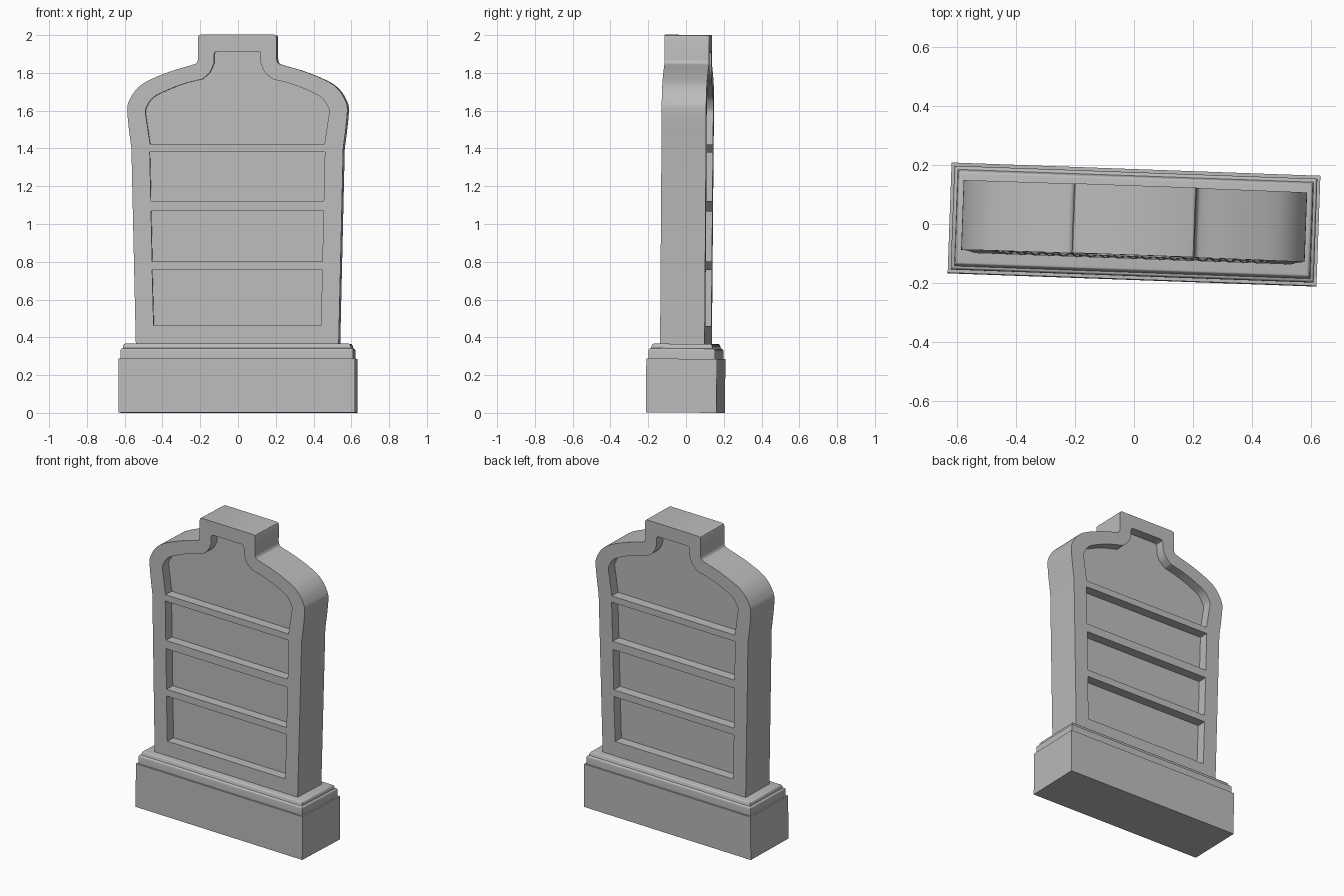
import bpy, bmesh, math

if "Cube" in bpy.data.objects:
    bpy.data.objects.remove(bpy.data.objects["Cube"])

stone = bpy.data.materials.new("grey stone")
stone.diffuse_color = (0.5, 0.5, 0.5, 1)
stone.use_nodes = True
stone.node_tree.nodes["Principled BSDF"].inputs["Base Color"].default_value = stone.diffuse_color

TILT = math.radians(-0.45)   # leans back slightly
TURN = math.radians(-2.06)   # turned slightly about z


def finish(bm, name):
    bmesh.ops.recalc_face_normals(bm, faces=bm.faces)
    me = bpy.data.meshes.new(name)
    bm.to_mesh(me)
    bm.free()
    me.materials.append(stone)
    ob = bpy.data.objects.new(name, me)
    bpy.context.collection.objects.link(ob)
    return ob


def smooth_path(pts, n=5):
    """Catmull-Rom through a few points, keeping both ends."""
    p = [pts[0]] + pts + [pts[-1]]
    out = []
    for i in range(1, len(p) - 2):
        a, b, c, d = p[i - 1:i + 3]
        for k in range(n):
            t = k / n
            out.append(tuple(0.5 * (2 * b[j] + (c[j] - a[j]) * t
                       + (2 * a[j] - 5 * b[j] + 4 * c[j] - d[j]) * t * t
                       + (3 * b[j] - a[j] - 3 * c[j] + d[j]) * t ** 3) for j in (0, 1)))
    return out + [pts[-1]]


def prism(bm, half, y0, y1):
    """Mirror a right-hand half outline (x, z) and extrude it along y."""
    ring = half + [(-x, z) for x, z in reversed(half)]
    f = bm.faces.new([bm.verts.new((x, y0, z)) for x, z in ring])
    g = bmesh.ops.extrude_face_region(bm, geom=[f])
    vs = [v for v in g["geom"] if isinstance(v, bmesh.types.BMVert)]
    bmesh.ops.translate(bm, vec=(0, y1 - y0, 0), verts=vs)


# Slab: flared sides, round shoulders, square crown
T = 0.118
slab_half = [(0.537, 0.35), (0.561, 1.4)] + smooth_path(
    [(0.572, 1.48), (0.583, 1.6), (0.572, 1.652), (0.535, 1.71), (0.475, 1.755),
     (0.35, 1.807), (0.232, 1.842), (0.212, 1.857), (0.208, 1.875)]) + [
    (0.208, 1.985), (0.204, 1.996), (0.195, 2.0)]
bm = bmesh.new()
prism(bm, slab_half, -T, T)
slab = finish(bm, "slab")

# Recessed panels on front and back
panels = [
    [(0.443, 0.459), (0.451, 0.755)],
    [(0.451, 0.80), (0.457, 1.066)],
    [(0.458, 1.12), (0.464, 1.378)],
    [(0.462, 1.42)] + smooth_path(
        [(0.485, 1.575), (0.484, 1.61), (0.448, 1.665), (0.385, 1.70),
         (0.29, 1.738), (0.188, 1.764)]) + smooth_path(
        [(0.185, 1.765), (0.145, 1.802), (0.124, 1.85)]) + [
        (0.124, 1.893), (0.119, 1.907), (0.107, 1.912)],
]
DEPTH = 0.063
bm = bmesh.new()
for half in panels:
    prism(bm, half, -T - 0.05, -T + DEPTH)
    prism(bm, half, T - DEPTH, T + 0.05)
cutter = finish(bm, "panel_cutter")
cutter.hide_render = True
mod = slab.modifiers.new("panels", "BOOLEAN")
mod.object = cutter
mod.operation = "DIFFERENCE"
mod.solver = "EXACT"
bpy.context.view_layer.objects.active = slab
slab.select_set(True)
bpy.ops.object.modifier_apply(modifier="panels")
bpy.data.objects.remove(cutter)

# Plinth: stacked rectangular rings (half x, half y, z) with rounded moulding
rings = [(0.626, 0.187, 0.0), (0.626, 0.187, 0.285), (0.616, 0.176, 0.285),
         (0.616, 0.176, 0.328)]
rings += [(0.604 + 0.012 * math.cos(a), 0.164 + 0.012 * math.cos(a),
           0.328 + 0.012 * math.sin(a)) for a in (0.4, 0.8, 1.2, math.pi / 2)]
rings += [(0.603 - 0.012 * (1 - math.cos(a)), 0.161 - 0.012 * (1 - math.cos(a)),
           0.348 + 0.016 * math.sin(a)) for a in (0, 0.4, 0.8, 1.2, math.pi / 2)]
bm = bmesh.new()
loops = [[bm.verts.new((sx * x, sy * y, z))
          for sx, sy in ((-1, -1), (1, -1), (1, 1), (-1, 1))] for x, y, z in rings]
for a, b in zip(loops, loops[1:]):
    for i in range(4):
        j = (i + 1) % 4
        bm.faces.new((a[i], a[j], b[j], b[i]))
bm.faces.new(loops[0][::-1])
bm.faces.new(loops[-1])
plinth = finish(bm, "plinth")

# Pose and shading
for ob in (slab, plinth):
    ob.rotation_euler = (TILT, 0, TURN)
    ob.location = (0, -0.003, 0.0015)
    ob.select_set(True)
bpy.ops.object.shade_smooth_by_angle(angle=math.radians(32))
